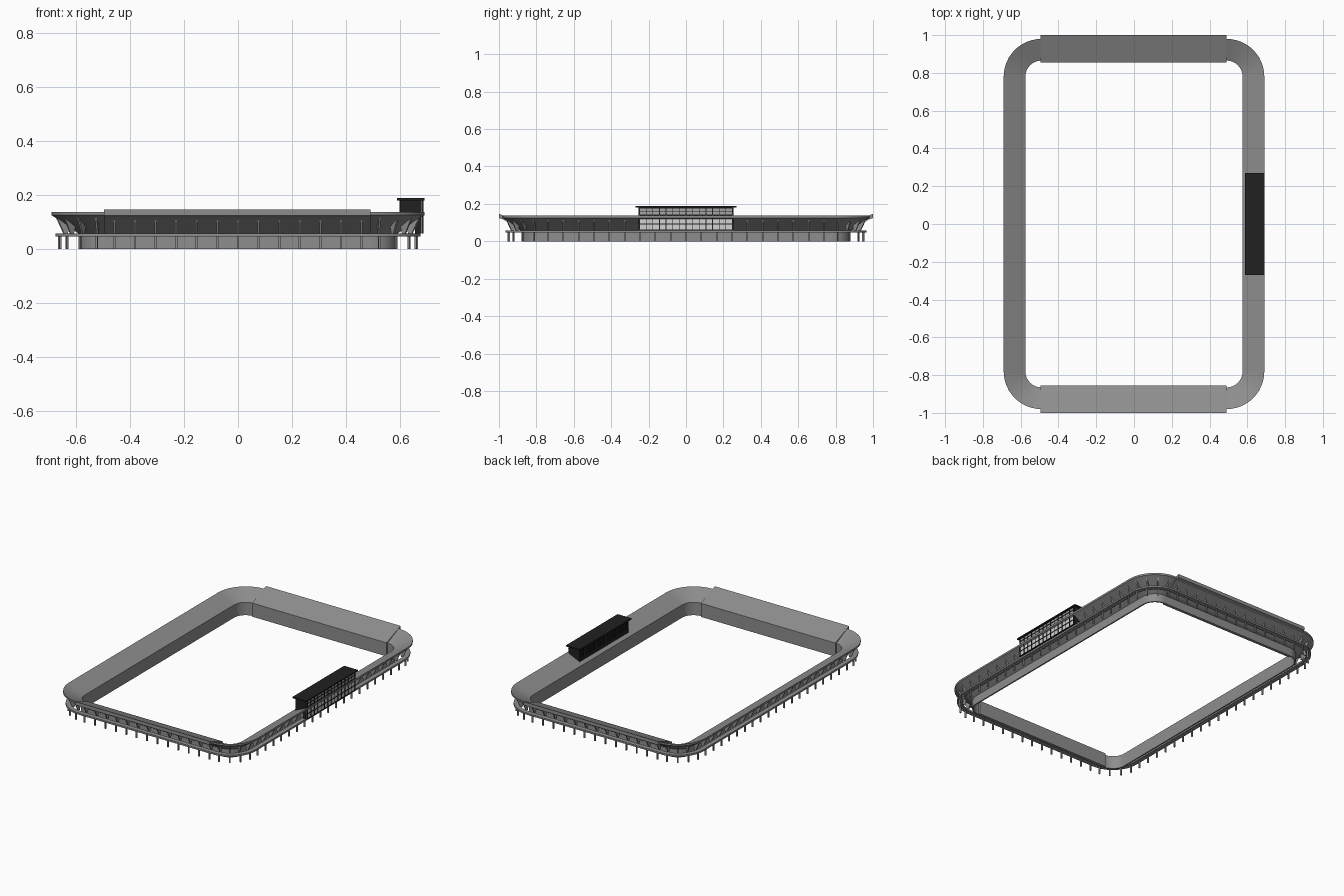
import bpy, bmesh, math
from mathutils import Vector

cube = bpy.data.objects.get("Cube")
if cube:
    bpy.data.objects.remove(cube)


def material(name, value):
    m = bpy.data.materials.new(name)
    m.use_nodes = True
    col = (value, value, value, 1)
    m.diffuse_color = col
    m.node_tree.nodes["Principled BSDF"].inputs["Base Color"].default_value = col
    return m


CONCRETE = material("concrete grey", 0.27)
BLACK = material("roof black", 0.015)
GLASS = material("pale glass", 0.65)
GLASS_DIM = material("grey glass", 0.38)

HX, HY, R = 0.69, 0.98, 0.2          # outer rim half sizes and corner radius


def finish(name, bm, mat, smooth=False):
    bmesh.ops.recalc_face_normals(bm, faces=bm.faces)
    mesh = bpy.data.meshes.new(name)
    bm.to_mesh(mesh)
    bm.free()
    mesh.materials.append(mat)
    ob = bpy.data.objects.new(name, mesh)
    bpy.context.collection.objects.link(ob)
    if smooth:
        bpy.ops.object.select_all(action="DESELECT")
        ob.select_set(True)
        bpy.context.view_layer.objects.active = ob
        bpy.ops.object.shade_smooth_by_angle(angle=math.radians(25))
    return ob


def add_box(bm, lo, hi):
    lo, hi = Vector(lo), Vector(hi)
    vs = bmesh.ops.create_cube(bm, size=1)["verts"]
    for v in vs:
        v.co = (lo + hi) / 2 + v.co * (hi - lo)


def box(name, lo, hi, mat):
    bm = bmesh.new()
    add_box(bm, lo, hi)
    return finish(name, bm, mat)


def corner_frame(i, t):
    """Arc centre and outward direction at fraction t of corner i."""
    a = (i + t) * math.pi / 2
    sx, sy = ((1, 1), (-1, 1), (-1, -1), (1, -1))[i]
    centre = Vector((sx * (HX - R), sy * (HY - R), 0))
    return centre, Vector((math.cos(a), math.sin(a), 0))


def at(frame, d, z):
    """Point d inward from the rim at height z."""
    c, n = frame
    return c + n * (R - d) + Vector((0, 0, z))


def bridge(bm, rings, closed):
    n = len(rings[0])
    for k in range(len(rings) if closed else len(rings) - 1):
        a, b = rings[k], rings[(k + 1) % len(rings)]
        for j in range(n):
            bm.faces.new((a[j], a[(j + 1) % n], b[(j + 1) % n], b[j]))
    if not closed:
        bm.faces.new(rings[0])
        bm.faces.new(rings[-1])


def sweep_ring(name, profile, mat, steps=12):
    bm = bmesh.new()
    frames = [corner_frame(i, k / steps) for i in range(4) for k in range(steps + 1)]
    rings = [[bm.verts.new(at(f, d, z)) for d, z in profile] for f in frames]
    bridge(bm, rings, True)
    return finish(name, bm, mat, True)


# Sloping stand with inner wall, and the beam around the outside
sweep_ring("stand_ring", [(0, 0.137), (0, 0.125), (0.02, 0.113), (0.09, 0.064),
                          (0.106, 0.054), (0.106, 0), (0.115, 0), (0.115, 0.085)], CONCRETE)
sweep_ring("ring_beam", [(0.015, 0.047), (0.015, 0.058), (0.045, 0.058), (0.045, 0.047)], CONCRETE)

# Raised straight stands at both ends
end_profile = [(1.0, 0.147), (1.0, 0.124), (0.975, 0.116), (0.89, 0.06),
               (0.867, 0.052), (0.867, 0), (0.855, 0), (0.855, 0.09)]
for name, s in (("front_end_stand", -1), ("back_end_stand", 1)):
    bm = bmesh.new()
    rings = [[bm.verts.new((x, s * y, z)) for y, z in end_profile] for x in (-0.495, 0.49)]
    bridge(bm, rings, False)
    finish(name, bm, CONCRETE)

# Evenly spaced column stations along the sides and corners
stations = [corner_frame(i, (k + 0.5) / 4) for i in range(4) for k in range(4)]
for s in (-1, 1):
    for k in range(-6, 7):
        stations.append((Vector((k * 0.0762, s * (HY - R), 0)), Vector((0, s, 0))))
    for k in range(-9, 10):
        stations.append((Vector((s * (HX - R), k * 0.082, 0)), Vector((s, 0, 0))))


def plates(name, outline, width):
    bm = bmesh.new()
    for f in stations:
        side = Vector((-f[1].y, f[1].x, 0)) * width / 2
        rings = [[bm.verts.new(at(f, d, z) + side * w) for d, z in outline] for w in (-1, 1)]
        bridge(bm, rings, False)
    return finish(name, bm, CONCRETE)


plates("columns", [(0.025, 0), (0.025, 0.05), (0.034, 0.05), (0.034, 0)], 0.008)
plates("raker_struts", [(0.015, 0.12), (0.045, 0.055), (0.057, 0.055),
                        (0.065, 0.083), (0.03, 0.109)], 0.007)

# Pavilion on the left side: roof, dark shell, glazing and posts
box("pavilion_roof", (0.588, -0.27, 0.18), (0.69, 0.27, 0.188), BLACK)
box("pavilion_shell", (0.6, -0.255, 0.09), (0.678, 0.255, 0.18), BLACK)
box("pavilion_lower_shell", (0.655, -0.255, 0.058), (0.678, 0.255, 0.1), BLACK)
box("upper_windows", (0.678, -0.25, 0.142), (0.682, 0.25, 0.176), GLASS_DIM)
box("lower_windows", (0.678, -0.25, 0.06), (0.682, 0.25, 0.118), GLASS)
bm = bmesh.new()
for k in range(-7, 8):
    y = k * 0.0355
    add_box(bm, (0.68, y - 0.002, 0.06), (0.685, y + 0.002, 0.18))
for z in (0.06, 0.092, 0.16):
    add_box(bm, (0.68, -0.255, z - 0.002), (0.685, 0.255, z + 0.002))
finish("window_frames", bm, BLACK)
bm = bmesh.new()
for k in range(-12, 13):
    y = k * 0.02
    add_box(bm, (0.597, y - 0.0015, 0.12), (0.601, y + 0.0015, 0.18))
finish("inner_mullions", bm, BLACK)
